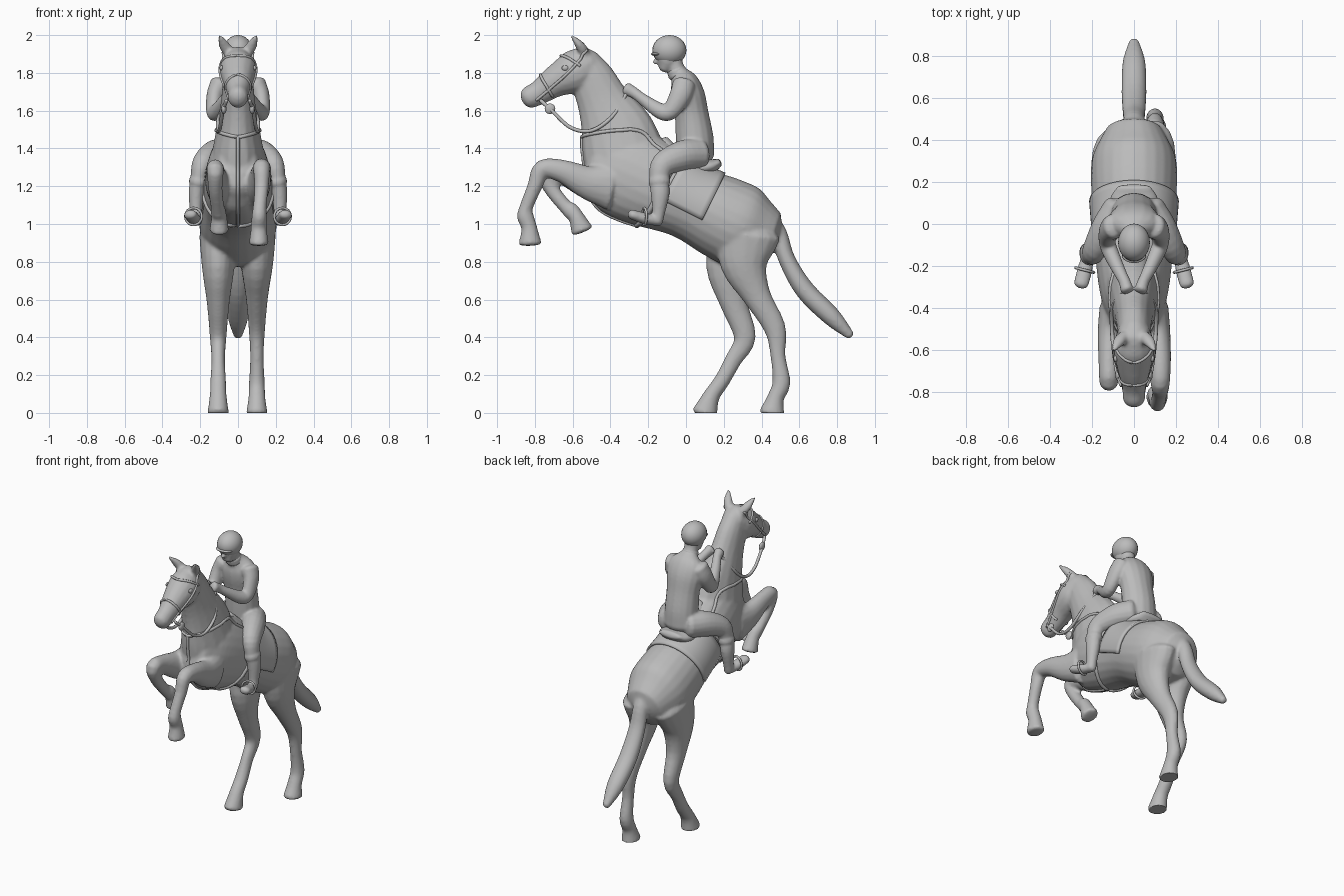
import bpy
from math import sin, cos, pi
from mathutils import Vector
from mathutils.bvhtree import BVHTree

default_cube = bpy.data.objects.get("Cube")
if default_cube:
    bpy.data.objects.remove(default_cube, do_unlink=True)

grey = bpy.data.materials.new("plain grey")
grey.use_nodes = True
grey.diffuse_color = (.5, .5, .5, 1)
grey.node_tree.nodes["Principled BSDF"].inputs["Base Color"].default_value = (.5, .5, .5, 1)


def spline(points, steps):
    """Smooth curve through points of any dimension."""
    p = [Vector(q) for q in points]
    p = [p[0] * 2 - p[1]] + p + [p[-1] * 2 - p[-2]]
    out = []
    for a, b, c, d in zip(p, p[1:], p[2:], p[3:]):
        for i in range(steps):
            t = i / steps
            out.append(b + (c - a) * (t / 2) + (a * 2 - b * 5 + c * 4 - d) * (t * t / 2)
                       + (b * 3 - c * 3 + d - a) * (t ** 3 / 2))
    return out + [p[-2]]


def add_mesh(name, verts, faces):
    mesh = bpy.data.meshes.new(name)
    mesh.from_pydata(verts, [], faces)
    mesh.materials.append(grey)
    mesh.polygons.foreach_set("use_smooth", [True] * len(mesh.polygons))
    obj = bpy.data.objects.new(name, mesh)
    bpy.context.collection.objects.link(obj)
    return obj


def loft(name, rings, arc=None, steps=4, sides=16, cap=.5):
    """Elliptical tube through rings (x, y, z, depth radius, width radius)."""
    path = spline(rings, steps)
    spots = [Vector(p[:3]) for p in path]
    last = len(path) - 1
    sections = []
    for i, p in enumerate(path):
        tangent = (spots[min(i + 1, last)] - spots[max(i - 1, 0)]).normalized()
        across = Vector((1, 0, 0))
        across = (across - tangent * across.dot(tangent)).normalized()
        sections.append((spots[i], tangent, across, tangent.cross(across), p[3], p[4]))

    # Rounded ends for closed tubes
    def dome(section, sign):
        c, t, a, n, r, w = section
        bulge = min(r, w) * cap * sign
        return [(c + t * bulge * sin(k), t, a, n, r * cos(k), w * cos(k))
                for k in (pi / 6, pi / 3, pi * .47)]

    if not arc:
        sections = dome(sections[0], -1)[::-1] + sections + dome(sections[-1], 1)
    start, end = arc or (0, 2 * pi * (sides - 1) / sides)
    verts = [c + a * w * cos(k) + n * r * sin(k) for c, t, a, n, r, w in sections
             for k in (start + (end - start) * j / (sides - 1) for j in range(sides))]
    span = sides - 1 if arc else sides
    faces = [(i * sides + j, i * sides + (j + 1) % sides,
              (i + 1) * sides + (j + 1) % sides, (i + 1) * sides + j)
             for i in range(len(sections) - 1) for j in range(span)]
    if not arc:
        top = (len(sections) - 1) * sides
        faces += [tuple(range(sides))[::-1], tuple(range(top, top + sides))]
    return add_mesh(name, verts, faces)


def flip(points):
    return [(-p[0], *p[1:]) for p in points]


def pair(name, rings, **options):
    return [loft("left_" + name, rings, **options), loft("right_" + name, flip(rings), **options)]


def on_plane(x, points):
    return [(x, *p) for p in points]


def ball(name, centre, scale):
    bpy.ops.mesh.primitive_uv_sphere_add(segments=24, ring_count=16, location=centre)
    obj = bpy.context.object
    obj.name = name
    obj.scale = scale
    obj.data.materials.append(grey)
    bpy.ops.object.shade_smooth()
    return obj


def fuse(name, parts, voxel, rounds):
    """Blend overlapping parts into one smooth skin."""
    bpy.ops.object.select_all(action="DESELECT")
    for part in parts:
        part.select_set(True)
    bpy.context.view_layer.objects.active = parts[0]
    bpy.ops.object.join()
    body = parts[0]
    body.name = name
    remesh = body.modifiers.new("skin", "REMESH")
    remesh.mode, remesh.voxel_size, remesh.use_smooth_shade = "VOXEL", voxel, True
    smooth = body.modifiers.new("soften", "SMOOTH")
    smooth.factor, smooth.iterations = .5, rounds
    for modifier in ("skin", "soften"):
        bpy.ops.object.modifier_apply(modifier=modifier)
    return body


# Horse: trunk, neck, head, ears and tail
trunk = loft("trunk", on_plane(0, [
    (-.47, 1.33, .18, .11), (-.36, 1.29, .24, .155), (-.2, 1.22, .24, .18), (.01, 1.12, .2, .19),
    (.18, 1.04, .22, .205), (.31, .98, .22, .2), (.42, .94, .16, .15)]), sides=24)
neck = loft("neck", on_plane(0, [
    (-.33, 1.37, .22, .14), (-.37, 1.5, .195, .115), (-.44, 1.65, .14, .09),
    (-.5, 1.78, .115, .08), (-.54, 1.87, .08, .07)]))
head = loft("head", on_plane(0, [
    (-.52, 1.85, .1, .08), (-.59, 1.805, .115, .1), (-.69, 1.755, .085, .08),
    (-.77, 1.7, .066, .058), (-.83, 1.67, .06, .054)]), cap=.8)
ears = pair("ear", [(.05, -.54, 1.91, .03, .03), (.075, -.565, 1.95, .024, .028),
                    (.098, -.605, 1.995, .008, .01)])
tail = loft("tail", on_plane(0, [
    (.42, 1.05, .05, .05), (.49, .95, .045, .05), (.535, .81, .045, .055), (.63, .65, .052, .06),
    (.77, .51, .05, .055), (.87, .41, .024, .024)]))

# Horse legs
hind_left = loft("hind_left", on_plane(.1, [
    (.32, .94, .18, .1), (.31, .78, .125, .085), (.375, .62, .075, .06), (.47, .45, .058, .044),
    (.487, .3, .04, .036), (.505, .16, .048, .042), (.475, .08, .045, .045), (.455, 0, .068, .057)]))
hind_right = loft("hind_right", on_plane(-.105, [
    (.29, .94, .18, .1), (.235, .76, .13, .085), (.255, .58, .075, .06), (.312, .4, .058, .044),
    (.25, .28, .045, .036), (.19, .17, .042, .042), (.135, .09, .045, .045), (.1, 0, .068, .057)]))
upper = [(.09, -.4, 1.2, .13, .075), (.11, -.52, 1.22, .09, .064)]
fore_left = loft("fore_left", upper + [
    (.125, -.65, 1.278, .062, .052), (.125, -.76, 1.29, .05, .046), (.125, -.8, 1.2, .04, .038),
    (.115, -.845, 1.09, .036, .036), (.112, -.85, 1.04, .045, .04), (.11, -.83, .98, .042, .042),
    (.11, -.825, .895, .062, .053)], cap=.2)
fore_right = loft("fore_right", flip(upper) + [
    (-.12, -.65, 1.27, .062, .05), (-.12, -.75, 1.285, .05, .046), (-.12, -.715, 1.19, .04, .038),
    (-.11, -.645, 1.1, .037, .036), (-.105, -.61, 1.07, .045, .04), (-.1, -.58, 1.035, .042, .042),
    (-.1, -.55, .965, .06, .052)], cap=.2)
horse = fuse("horse", [trunk, neck, head, tail, hind_left, hind_right, fore_left, fore_right] + ears,
             .01, 5)
for vertex in horse.data.vertices:
    vertex.co.z = max(vertex.co.z, 0)
skin = BVHTree.FromObject(horse, bpy.context.evaluated_depsgraph_get())

# Eyes set on the horse's skin
for side, label in ((1, "left"), (-1, "right")):
    ball(label + "_eye", skin.find_nearest(Vector((side * .1, -.645, 1.83)))[0], (.01, .018, .014))


def strap(name, points, size=.01, whole=True):
    """Leather strap lying on the horse; whole straps continue on the other side."""
    if whole:
        points = flip(points)[::-1][:-1] + points
    laid = [(*skin.find_nearest(p)[0], size, size) for p in spline(points, 6)]
    return loft(name, laid, steps=1, sides=8)


# Tack: points run from the middle to the left, or along the left side
strap("breast_strap", [(0, -.58, 1.46), (.1, -.5, 1.48), (.14, -.36, 1.5), (.14, -.22, 1.5),
                       (.14, -.1, 1.4)])
strap("chest_strap", [(0, -.58, 1.46), (0, -.56, 1.3), (0, -.48, 1.1), (0, -.27, 1)], whole=False)
strap("girth", [(0, -.27, .96), (.14, -.22, 1.02), (.2, -.15, 1.15), (.19, -.08, 1.28)], .014)
strap("noseband_top", [(0, -.77, 1.79), (.07, -.74, 1.73), (.05, -.7, 1.66)], .008)
strap("browband", [(0, -.67, 1.9), (.08, -.62, 1.88), (.1, -.56, 1.84)], .008)
cheek = [(.06, -.79, 1.65), (.09, -.7, 1.73), (.11, -.59, 1.84), (.07, -.53, 1.92)]
strap("left_cheek_strap", cheek, .008, False)
strap("right_cheek_strap", flip(cheek), .008, False)
rein = [(.06, -.77, 1.655), (.08, -.71, 1.6), (.095, -.61, 1.51), (.105, -.5, 1.495),
        (.1, -.39, 1.57), (.04, -.31, 1.7)]
pair("rein", [(*p, .01, .01) for p in rein], sides=8, steps=6)
for side, label in ((1, "left"), (-1, "right")):
    ball(label + "_bit_ring", (side * .075, -.72, 1.61), (.014, .028, .028))

# Saddle and its pad
pad = loft("saddle_pad", on_plane(0, [(-.1, 1.18, .24, .195), (.01, 1.12, .22, .206),
                                      (.11, 1.07, .225, .214)]), arc=(-pi - .25, .25), sides=32)
pad.modifiers.new("thickness", "SOLIDIFY").thickness = .016
loft("saddle_seat", on_plane(0, [(-.13, 1.42, .05, .05), (-.04, 1.34, .05, .1), (.06, 1.3, .045, .12),
                                 (.13, 1.305, .04, .11), (.175, 1.325, .022, .08)]))

# Rider: torso, head and limbs
torso = loft("torso", on_plane(0, [
    (.05, 1.36, .1, .115), (.045, 1.46, .1, .11), (.03, 1.58, .09, .11), (.01, 1.68, .09, .125),
    (-.01, 1.75, .075, .12), (-.035, 1.8, .045, .06)]))
throat = loft("throat", on_plane(0, [(-.03, 1.77, .05, .05), (-.06, 1.84, .046, .046),
                                     (-.07, 1.9, .05, .05)]))
face = loft("face", on_plane(0, [(-.115, 1.82, .032, .036), (-.1, 1.86, .058, .055),
                                 (-.09, 1.92, .07, .065)]))
nose = loft("nose", on_plane(0, [(-.15, 1.88, .012, .01), (-.163, 1.853, .016, .014)]))
arms = pair("arm", [
    (.095, -.01, 1.74, .062, .055), (.122, -.03, 1.68, .058, .045), (.128, -.085, 1.595, .046, .04),
    (.11, -.14, 1.6, .042, .038), (.065, -.235, 1.665, .03, .03), (.045, -.275, 1.695, .03, .028),
    (.033, -.315, 1.715, .036, .032)])
legs = pair("leg", [
    (.07, .07, 1.37, .085, .08), (.13, -.02, 1.36, .082, .075), (.185, -.12, 1.315, .066, .06),
    (.208, -.142, 1.24, .052, .044), (.22, -.137, 1.16, .05, .042), (.222, -.145, 1.06, .034, .032),
    (.22, -.155, 1.015, .034, .032)])
feet = pair("foot", [(.218, -.145, 1.015, .026, .03), (.235, -.22, 1.03, .03, .036),
                     (.252, -.285, 1.05, .026, .036)], cap=.9)
cuffs = pair("boot_cuff", [(.208, -.142, 1.235, .058, .05), (.212, -.14, 1.215, .058, .05)])
rider = fuse("rider", [torso, throat, face, nose] + arms + legs + feet + cuffs, .008, 4)

# Collar, helmet and stirrups
loft("collar", on_plane(0, [(-.042, 1.79, .052, .054), (-.052, 1.815, .05, .05)]))
ball("helmet", (0, -.088, 1.92), (.076, .09, .08))
ball("helmet_peak", (0, -.15, 1.9), (.058, .036, .012))
for side, label in ((1, "left"), (-1, "right")):
    bpy.ops.mesh.primitive_torus_add(major_radius=.045, minor_radius=.007, major_segments=24,
                                     minor_segments=8, location=(side * .235, -.22, 1.04),
                                     rotation=(pi / 2, 0, side * .25))
    stirrup = bpy.context.object
    stirrup.name = label + "_stirrup"
    stirrup.data.materials.append(grey)
    bpy.ops.object.shade_smooth()
